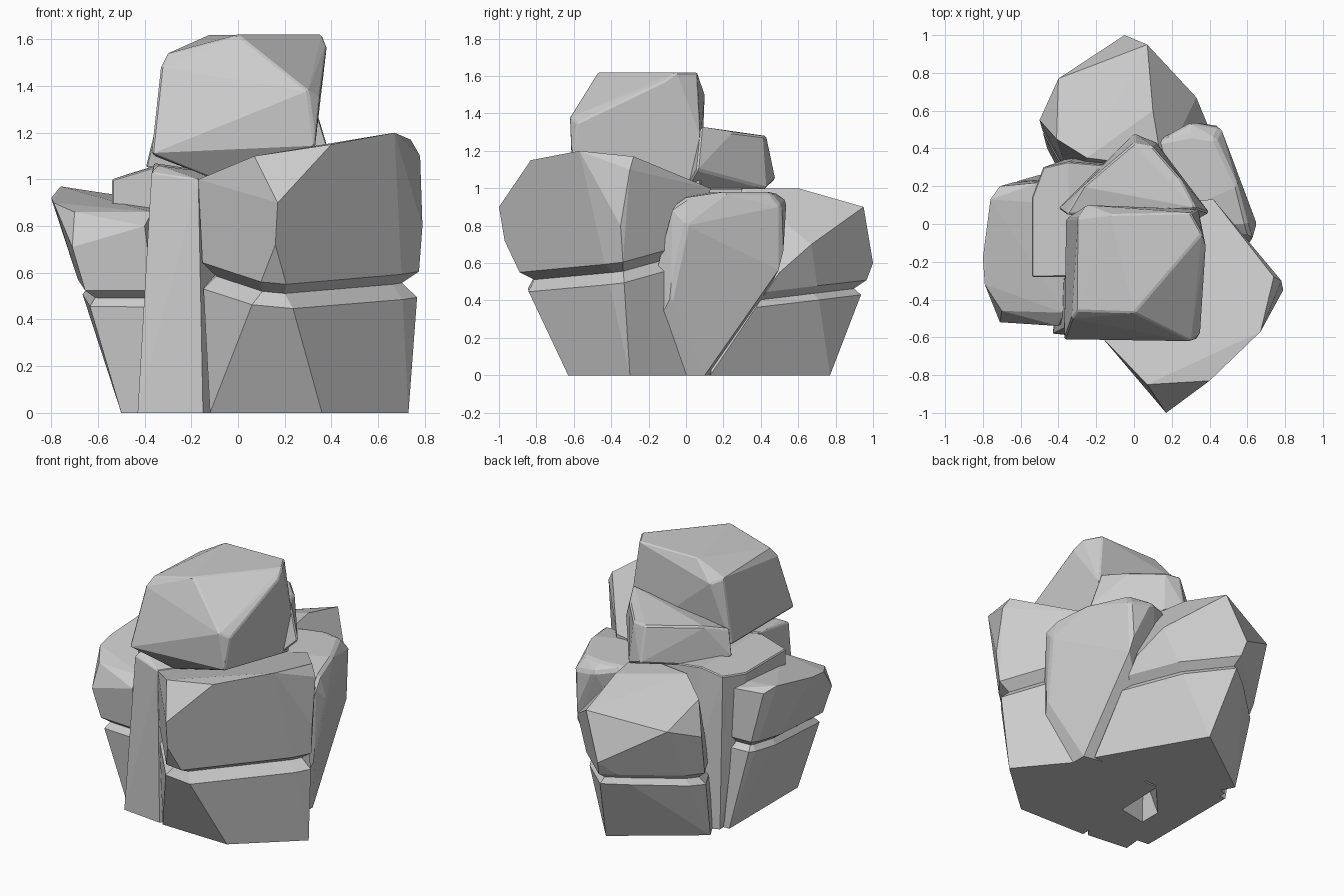
import bpy
import bmesh
from math import radians
from mathutils import Vector

default_cube = bpy.data.objects.get("Cube")
if default_cube:
    bpy.data.objects.remove(default_cube, do_unlink=True)

# One plain stone colour for every boulder
stone = bpy.data.materials.new("stone_grey")
stone.use_nodes = True
stone_colour = (.6, .6, .6, 1)
stone.diffuse_color = stone_colour
stone.node_tree.nodes["Principled BSDF"].inputs["Base Color"].default_value = stone_colour


def wrap_facets(base, corners):
    """Wrap flat facets around a footprint on the ground and the raised corners."""
    bm = bmesh.new()
    for x, y in base:
        bm.verts.new((x, y, 0))
    for corner in corners:
        bm.verts.new(corner)
    hull = bmesh.ops.convex_hull(bm, input=bm.verts[:])
    buried = set(hull["geom_interior"]) | set(hull["geom_unused"])
    loose = [item for item in buried if isinstance(item, bmesh.types.BMVert)]
    bmesh.ops.delete(bm, geom=loose, context="VERTS")
    # Merge nearly coplanar triangles into broad facets
    bmesh.ops.dissolve_limit(bm, angle_limit=radians(7),
                             verts=bm.verts[:], edges=bm.edges[:])
    return bm


def chamfer_edges(bm, edges, width, clamp):
    bmesh.ops.recalc_face_normals(bm, faces=bm.faces[:])
    bmesh.ops.bevel(bm, geom=edges, offset=width, offset_type="OFFSET",
                    segments=1, profile=.5, affect="EDGES", clamp_overlap=clamp)


def place_rock(name, bm):
    mesh = bpy.data.meshes.new(name)
    bm.to_mesh(mesh)
    bm.free()
    mesh.materials.append(stone)
    bpy.context.collection.objects.link(bpy.data.objects.new(name, mesh))


def boulder(name, corners, base=(), chamfer=.016):
    """One solid boulder; edges that reach the ground stay crisp."""
    bm = wrap_facets(base, corners)
    bmesh.ops.recalc_face_normals(bm, faces=bm.faces[:])
    sharp = [edge for edge in bm.edges
             if edge.calc_face_angle(0) > radians(35)
             and min(vert.co.z for vert in edge.verts) > .01]
    chamfer_edges(bm, sharp, chamfer, True)
    place_rock(name, bm)


def cracked_boulder(name, corners, base, crack_point, crack_normal, chamfer):
    """Split a boulder along a crack plane and chamfer both rims of the crack."""
    point, normal = Vector(crack_point), Vector(crack_normal).normalized()

    def on_crack(vert):
        return abs((vert.co - point).dot(normal)) < .001

    for block in ("upper", "lower"):
        bm = wrap_facets(base, corners)
        everything = bm.verts[:] + bm.edges[:] + bm.faces[:]
        bmesh.ops.bisect_plane(bm, geom=everything, plane_co=point, plane_no=normal,
                               clear_inner=block == "upper",
                               clear_outer=block == "lower")
        rim_verts = [vert for vert in bm.verts if on_crack(vert)]
        bmesh.ops.remove_doubles(bm, verts=rim_verts, dist=chamfer)
        bmesh.ops.holes_fill(bm, edges=bm.edges[:])
        rim = [edge for edge in bm.edges if all(map(on_crack, edge.verts))]
        chamfer_edges(bm, rim, chamfer, False)
        place_rock(f"{name}_{block}_block", bm)


# Large front boulder, overhanging towards the front corner
cracked_boulder(
    "front_boulder",
    base=[(-.12, -.62), (.36, -.63), (.73, -.3), (.4, .1), (-.1, .1)],
    corners=[
        (-.17, -.6, 1), (-.17, -.6, .6), (.07, -.85, 1.1), (.17, -1, .9),
        (.16, -.97, .72), (.4, -.83, 1.15), (.67, -.57, 1.2), (.74, -.28, 1.17),
        (.78, -.3, 1.1), (.79, -.35, .8), (.42, .13, 1), (-.1, .1, .9),
    ],
    crack_point=(.24, -.85, .5), crack_normal=(.1, -.2, 1), chamfer=.055)

# Left boulder, leaning outwards
cracked_boulder(
    "left_boulder",
    base=[(-.5, -.46), (-.3, -.48), (-.5, .26), (-.3, .26)],
    corners=[
        (-.8, -.18, .92), (-.79, -.32, .9), (-.76, .13, .97), (-.71, .2, .93),
        (-.5, .22, .92), (-.7, -.46, .86), (-.71, -.52, .71), (-.4, -.54, .8),
        (-.37, -.47, .86), (-.3, .1, .9),
    ],
    crack_point=(-.6, -.5, .49), crack_normal=(0, -.1, 1), chamfer=.035)

# Back boulder, sloping down to the rear
cracked_boulder(
    "back_boulder",
    base=[(.05, .77), (-.46, .4), (.42, .13), (-.3, .1)],
    corners=[
        (-.4, .77, .81), (-.5, .55, .72), (.07, .95, .9), (-.05, 1, .6),
        (.1, .6, 1), (-.25, .35, 1), (-.41, .45, .91), (.33, .67, .7),
        (.4, .5, .55), (.15, .3, 1),
    ],
    crack_point=(-.05, .95, .47), crack_normal=(0, -.12, 1), chamfer=.04)

# Right boulder, tapering down between its neighbours
boulder(
    "right_boulder",
    base=[(.48, .1), (.48, -.3), (0, -.3), (0, .2)],
    corners=[
        (.62, -.07, .9), (.62, -.08, .42), (.65, 0, .8), (.6, 0, .95),
        (.55, .2, .98), (.43, .45, .98), (.46, .51, .9), (.3, .54, .93),
        (.3, .47, .98), (.1, .43, .97), (.1, 0, .97), (.45, .52, .6),
    ])

# Tall column left of the front boulder
boulder(
    "front_column",
    base=[(-.43, -.58), (-.15, -.61), (-.4, -.3), (.1, -.2)],
    corners=[
        (-.37, -.55, 1.03), (-.34, -.5, 1.06), (-.17, -.6, 1),
        (-.16, -.6, .6), (-.36, -.26, 1.07), (.1, -.2, 1),
    ], chamfer=.006)

# Thin slab wedged between the left and back boulders
boulder(
    "left_slab",
    base=[(-.43, -.28), (-.46, .3), (-.2, .4), (0, .2)],
    corners=[
        (-.54, -.28, 1), (-.54, -.28, .85), (-.54, .14, 1), (-.48, .3, 1.02),
        (-.35, .33, 1.06), (-.34, -.28, 1.06), (0, .3, 1), (0, -.2, 1),
    ], chamfer=.006)

# Middle step behind the crown
boulder(
    "rear_step",
    corners=[
        (-.4, .08, 1.05), (-.36, .05, 1.21), (-.27, .2, 1.26), (0, .43, 1.28),
        (.1, .41, 1.28), (.24, .25, 1.3), (.33, .08, 1.33), (0, .48, 1.05),
        (.12, .43, 1), (-.28, .2, 1), (.4, .06, 1.1), (.3, 0, 1),
    ], chamfer=.01)

# Crown boulder on top
boulder(
    "crown_boulder",
    corners=[
        (-.37, -.61, 1.11), (-.33, -.5, 1.48), (-.3, -.46, 1.54),
        (0, -.47, 1.62), (-.12, .05, 1.62), (-.3, .03, 1.52),
        (-.25, .1, 1.5), (.3, .06, 1.62), (.36, -.05, 1.62),
        (.38, -.12, 1.57), (.3, -.62, 1.38), (.35, -.58, 1.35),
        (.33, -.61, 1.14), (.34, .08, 1.27), (.32, .08, 1),
        (-.36, .03, 1.1), (-.1, -.52, 1),
    ], chamfer=.008)
